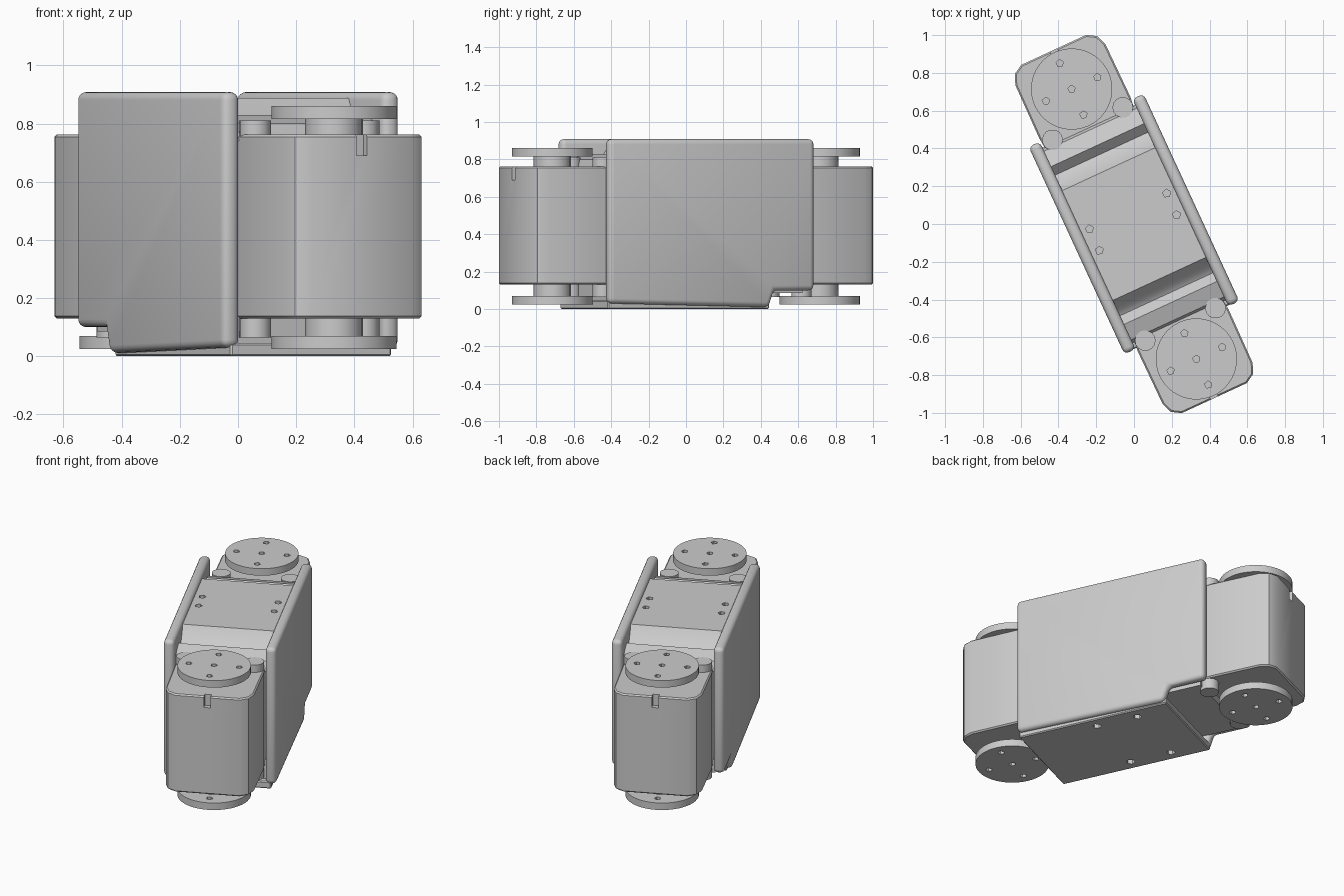
import bpy, bmesh
from math import radians, cos, sin, pi
from mathutils import Matrix, Vector

if "Cube" in bpy.data.objects:
    bpy.data.objects.remove(bpy.data.objects["Cube"])

TURN = Matrix.Rotation(radians(24.8), 4, "Z")

grey = bpy.data.materials.new("plain grey")
grey.use_nodes = True
grey.diffuse_color = (0.6, 0.6, 0.6, 1)
grey.node_tree.nodes["Principled BSDF"].inputs["Base Color"].default_value = (0.6, 0.6, 0.6, 1)


def add_prism(bm, pts, axis, lo, hi):
    """Extrude an outline along x (points are y,z) or z (points are x,y)."""
    def place(p, t):
        return Vector((t, p[0], p[1])) if axis == "x" else Vector((p[0], p[1], t))
    face = bm.faces.new([bm.verts.new(place(p, lo)) for p in pts])
    ext = bmesh.ops.extrude_face_region(bm, geom=[face])
    move = place((0, 0), hi - lo)
    bmesh.ops.translate(bm, vec=move, verts=[g for g in ext["geom"] if isinstance(g, bmesh.types.BMVert)])


def circle(cx, cy, r, n):
    return [(cx + r * cos(2 * pi * i / n), cy + r * sin(2 * pi * i / n)) for i in range(n)]


def rect(x0, y0, x1, y1):
    return [(x0, y0), (x1, y0), (x1, y1), (x0, y1)]


def part(name, prisms, bevel=0, segments=2, holes=()):
    def make(label, shapes):
        bm = bmesh.new()
        for s in shapes:
            add_prism(bm, *s)
        bmesh.ops.recalc_face_normals(bm, faces=bm.faces)
        me = bpy.data.meshes.new(label)
        bm.to_mesh(me)
        bm.free()
        ob = bpy.data.objects.new(label, me)
        bpy.context.collection.objects.link(ob)
        ob.matrix_world = TURN
        me.materials.append(grey)
        return ob

    ob = make(name, prisms)
    bpy.ops.object.select_all(action="DESELECT")
    bpy.context.view_layer.objects.active = ob
    ob.select_set(True)
    if bevel:
        mod = ob.modifiers.new("bevel", "BEVEL")
        mod.width, mod.segments = bevel, segments
        mod.limit_method, mod.angle_limit = "ANGLE", radians(40)
        bpy.ops.object.modifier_apply(modifier=mod.name)
    if holes:
        cutter = make("cutter", holes)
        cutter.hide_render = True
        mod = ob.modifiers.new("holes", "BOOLEAN")
        mod.operation, mod.solver, mod.object = "DIFFERENCE", "EXACT", cutter
        bpy.context.view_layer.update()
        bpy.ops.object.modifier_apply(modifier=mod.name)
        bpy.data.objects.remove(cutter)
    bpy.ops.object.shade_smooth_by_angle(angle=radians(32))
    return ob


# Two motor units with discs above and below
for side, s in (("front", -1), ("back", 1)):
    half = [(0.235, 0.33), (0.265, 0.62), (0.262, 0.93), (0.24, 0.985), (0.19, 1.015)]
    outline = [(x, s * y) for x, y in half] + [(-x, s * y) for x, y in reversed(half)]
    slot = (rect(-0.02, s * 0.985, 0.02, s * 1.06), "z", 0.69, 0.8)
    part(side + "_motor_case", [(outline, "z", 0.13, 0.762)], 0.008, 1, [slot])

    cy = s * 0.787
    for level, z0, z1, h0, h1 in (("upper", 0.815, 0.86, 0.75, 0.82),
                                  ("lower", 0.025, 0.07, 0.06, 0.14)):
        spots = [(0, 0), (0.15, 0), (-0.15, 0), (0, 0.15), (0, -0.15)]
        holes = [(circle(x, cy + y, 0.02, 5), "z", z0 - 0.01, z1 + 0.01) for x, y in spots]
        part(f"{side}_{level}_disc", [(circle(0, cy, 0.215, 48), "z", z0, z1)], holes=holes)
        part(f"{side}_{level}_hub", [(circle(0, cy, 0.1, 16), "z", h0, h1)])
        # Rounded ears of the motor mount
        ears = [(circle(x, s * 0.585, 0.055, 14), "z", h0 + 0.005, h1 - 0.01) for x in (-0.205, 0.205)]
        part(f"{side}_{level}_ears", ears)

# Side plates, cut away at the lower back corner
plate = [(-0.605, 0.03), (0.34, 0.01), (0.37, 0.1), (0.605, 0.1), (0.605, 0.908), (-0.605, 0.908)]
for side, s in (("right", -1), ("left", 1)):
    part(side + "_side_plate", [(plate, "x", s * 0.27, s * 0.335)], 0.027, 4)

# Top deck with a step and ridge at each end
end = [(0.57, 0.74), (0.55, 0.8), (0.46, 0.83), (0.41, 0.785), (0.38, 0.8), (0.32, 0.888)]
deck = end + [(-y, z) for y, z in reversed(end)]
deck_holes = [(circle(x, y, 0.022, 5), "z", 0.8, 0.95) for x in (-0.225, 0.225) for y in (-0.05, 0.075)]
part("top_deck", [(deck, "x", -0.275, 0.275)], holes=deck_holes)

# Bottom plate
base_holes = [(circle(x, y, 0.026, 6), "z", -0.02, 0.03) for x in (-0.23, 0.23) for y in (-0.13, 0.13)]
part("bottom_plate", [(rect(-0.6, 0.0, 0.35, 0.045), "x", -0.305, 0.305)], 0.006, 1, base_holes)
part("bottom_frame", [(rect(-0.56, 0.04, 0.3, 0.14), "x", -0.275, 0.275),
                      (rect(0.3, 0.085, 0.56, 0.14), "x", -0.275, 0.275)])
